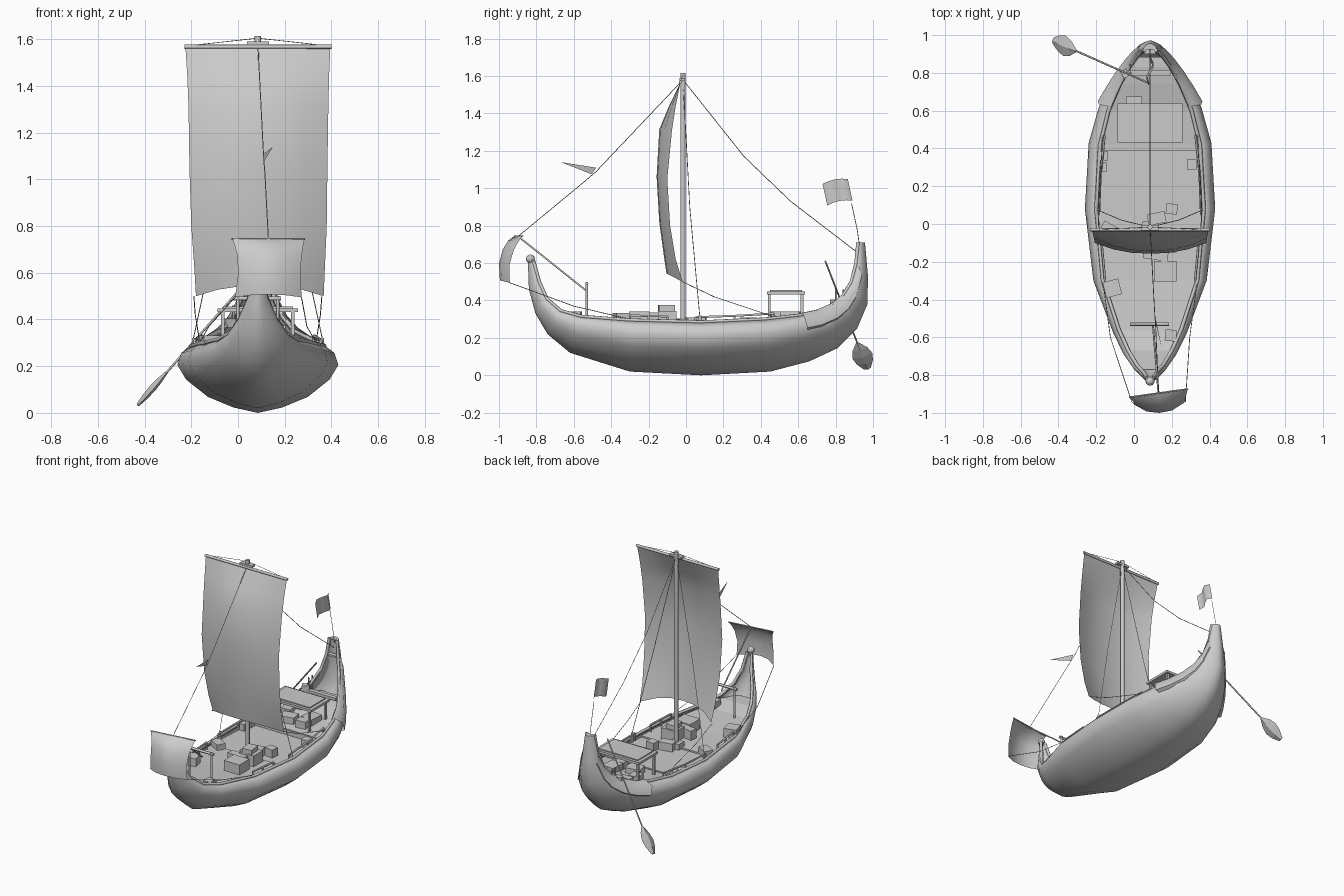
import bpy, math
from mathutils import Vector

if "Cube" in bpy.data.objects:
    bpy.data.objects.remove(bpy.data.objects["Cube"])

CX = 0.085  # hull centreline

def mesh(name, verts, faces, smooth=None, solid=0):
    me = bpy.data.meshes.new(name)
    me.from_pydata([tuple(v) for v in verts], [], faces)
    me.update()
    ob = bpy.data.objects.new(name, me)
    bpy.context.collection.objects.link(ob)
    if smooth:
        me.shade_smooth()
        me.set_sharp_from_angle(angle=math.radians(smooth))
    if solid:
        m = ob.modifiers.new("thickness", 'SOLIDIFY')
        m.thickness, m.offset = solid, -1
    return ob

def loft(name, rows, **kw):
    n = len(rows[0])
    faces = [(i*n+j, (i+1)*n+j, (i+1)*n+j+1, i*n+j+1)
             for i in range(len(rows)-1) for j in range(n-1)]
    return mesh(name, [v for r in rows for v in r], faces, **kw)

def box(name, c, s, rot=0):
    v = []
    for x in (-.5, .5):
        for y in (-.5, .5):
            for z in (-.5, .5):
                dx, dy = x*s[0], y*s[1]
                v.append((c[0]+dx*math.cos(rot)-dy*math.sin(rot),
                          c[1]+dx*math.sin(rot)+dy*math.cos(rot), c[2]+z*s[2]))
    return mesh(name, v, [(0, 1, 3, 2), (4, 6, 7, 5), (0, 4, 5, 1),
                          (2, 3, 7, 6), (0, 2, 6, 4), (1, 5, 7, 3)])

def tube(name, pts, r, res=2):
    cu = bpy.data.curves.new(name, 'CURVE')
    cu.dimensions = '3D'
    cu.bevel_depth, cu.bevel_resolution, cu.use_fill_caps = r, res, True
    sp = cu.splines.new('POLY')
    sp.points.add(len(pts)-1)
    for p, q in zip(sp.points, pts):
        p.co = (*q, 1)
    ob = bpy.data.objects.new(name, cu)
    bpy.context.collection.objects.link(ob)
    return ob

# Hull stations: keel y, keel z, sheer y, sheer z, max half width, sheer half width
ST = [(-.845, .60, -.815, .61, .02, .016), (-.84, .46, -.785, .50, .045, .035),
      (-.805, .33, -.745, .41, .09, .07), (-.74, .22, -.67, .345, .14, .115),
      (-.62, .12, -.56, .315, .195, .165), (-.3, .02, -.3, .295, .30, .25),
      (.08, 0, .08, .285, .345, .285), (.45, .02, .42, .30, .325, .265),
      (.66, .075, .60, .32, .272, .22), (.81, .145, .74, .35, .20, .16),
      (.915, .25, .83, .41, .138, .108), (.97, .38, .885, .50, .088, .068),
      (.973, .53, .91, .60, .055, .043), (.957, .71, .92, .71, .034, .03)]
SEC = [(0, 0), (.3, .08), (.62, .24), (.89, .5), (1, .72), (.95, .9)]

def section(s):
    ky, kz, sy, sz, w, ws = s
    half = [(a*w, ky+(sy-ky)*t, kz+(sz-kz)*t) for a, t in SEC] + [(ws, sy, sz)]
    return ([(CX-x, y, z) for x, y, z in half[:0:-1]] + [(CX+x, y, z) for x, y, z in half])

def sheer(y):
    for a, b in zip(ST, ST[1:]):
        if a[2] <= y <= b[2]:
            t = (y-a[2])/(b[2]-a[2])
            return a[3]+(b[3]-a[3])*t, a[5]+(b[5]-a[5])*t

rows = [section(s) for s in ST]
n = len(rows[0])
faces = [(i*n+j, (i+1)*n+j, (i+1)*n+j+1, i*n+j+1) for i in range(len(ST)-1) for j in range(n-1)]
faces += [tuple(range(n)), tuple(reversed(range(n*(len(ST)-1), n*len(ST))))]
mesh("hull", [v for r in rows for v in r], faces, smooth=50, solid=.015)

# Gunwales, stern bulwarks, rails
for side, nm in ((-1, "left"), (1, "right")):
    tube(nm+"_gunwale", [(CX+side*s[5], s[2], s[3]) for s in ST], .010, 1)
    strip = []
    for y in (.62, .7, .78, .84, .88, .91):
        z, w = sheer(y)
        k = .014+.045*(.92-y)/.3
        strip.append([(CX+side*(w-.005), y, z+.010), (CX+side*(w+k), y+.012, z-.012),
                      (CX+side*(w+k+.006), y+.03, z-.07), (CX+side*(w+k-.02), y+.03, z-.08),
                      (CX+side*(w-.005), y, z+.010)])
    loft(nm+"_stern_bulwark", strip, smooth=60)
    for a, b in ((-.3, -.1), (.05, .47)):
        pts = [(CX+side*(sheer(y)[1]-.012), y, sheer(y)[0]+.025) for y in (a, (a+b)/2, b)]
        tube(nm+"_rail", pts, .006, 1)
        for p in pts:
            tube(nm+"_rail_post", [(p[0], p[1], p[2]-.05), p], .006, 1)

# Decks; the middle deck lies flush with the fore deck, the aft deck is a step up
def deck(name, ys, lift, cap):
    r = []
    for y in ys:
        z, w = sheer(y)
        r.append([(CX+w*.99, y, min(z-lift, cap)), (CX-w*.99, y, min(z-lift, cap))])
    loft(name, r, solid=.012)
deck("fore_deck", (-.77, -.745, -.67, -.56, -.3, -.02), .022, .32)
deck("middle_deck", (-.02, .08, .2, .39), .03, .255)
deck("aft_deck", (.39, .42, .6, .74, .83, .885), .014, .35)
box("deck_step", (CX, .392, .265), (2*sheer(.39)[1], .012, .05))
box("stern_seat", (CX, .915, .6), (.06, .03, .012))
box("stern_thwart", (CX, .80, .37), (.22, .03, .018))

# Bow knob
bpy.ops.mesh.primitive_uv_sphere_add(segments=10, ring_count=6, radius=.024, location=(CX, -.832, .622))
bpy.context.object.name = "bow_knob"

# Mast and yard
MY = -.016
tube("mast", [(CX, MY, .2), (CX, MY, 1.615)], .014)
tube("yard", [(-.23, -.03, 1.568), (.40, -.03, 1.568)], .009)
box("mast_block", (CX, -.02, 1.583), (.095, .03, .014))
box("mast_step", (CX, MY, .28), (.08, .06, .04))

# Sails: (z, edge y, centre y, left x, right x) per row
def sail(name, rows, cols, slant=0, sag=0):
    out = []
    for i, (z, ye, yc, xl, xr) in enumerate(rows):
        f = i/(len(rows)-1)
        r = []
        for k in range(cols+1):
            u = k/cols
            b = 1-abs(2*u-1)**2.3
            r.append((xl+(xr-xl)*u, ye+(yc-ye)*b+slant*(u-.5)*(1-f), z+sag*b*f*f))
        out.append(r)
    loft(name, out, smooth=60)
sail("main_sail", [(1.565, -.03, -.03, -.225, .395), (1.44, -.055, -.09, -.217, .39),
                   (1.31, -.075, -.143, -.212, .387), (1.05, -.10, -.157, -.208, .383),
                   (.80, -.085, -.143, -.2, .38), (.62, -.055, -.12, -.187, .372),
                   (.50, -.018, -.105, -.18, .367)], 6, sag=.045)
sail("fore_sail", [(.745, -.895, -.90, -.025, .285), (.72, -.91, -.95, -.015, .28),
                   (.67, -.932, -.98, -.002, .272), (.59, -.95, -1.0, 0, .268),
                   (.495, -.942, -.995, -.012, .272)], 4, slant=.045, sag=.012)
tube("fore_yard", [(-.027, -.917, .745), (.287, -.873, .745)], .004, 1)

# Bow frame and bowsprit
for x in (.0, .17):
    tube("bow_frame_post", [(x, -.53, .28), (x, -.53, .5)], .007, 1)
tube("bow_frame_bar", [(-.02, -.53, .49), (.185, -.53, .49)], .009, 1)
tube("bowsprit", [(.1, -.53, .45), (.13, -.9, .745)], .005, 1)

# Rigging
R = .002
tube("forestay", [(CX, MY, 1.58), (.11, -.48, 1.09), (.115, -.55, 1.03), (.13, -.895, .745)], R, 0)
tube("backstay", [(CX, MY, 1.58), (CX, .31, 1.17), (CX, .56, .93), (CX, .925, .65)], R, 0)
for s in (-1, 1):
    tube("shroud", [(CX, MY, 1.58), (CX+s*.15, .02, .9), (CX+s*.28, .075, .3)], R, 0)
    tube("shroud_post", [(CX+s*.275, .075, .24), (CX+s*.275, .075, .32)], .008, 1)
    tube("yard_lift", [(CX, MY, 1.605), (CX+s*.3, -.03, 1.572)], .0015, 0)
    tube("main_sheet", [(CX+s*.274, -.018, .5), (CX+s*.268, .15, .42), (CX+s*.25, .48, .31)], R, 0)
    tube("fore_sheet", [(.13+s*.142, -.942, .495), (CX+s*.21, -.6, .37), (CX+s*.25, -.3, .3)], R, 0)

# Pennant and stern flag
mesh("pennant", [(.11, -.48, 1.11), (.11, -.505, 1.075), (.15, -.67, 1.14)], [(0, 1, 2)])
tube("flag_pole", [(CX, .93, .68), (CX, .915, .78), (CX, .885, .92)], R, 0)
loft("stern_flag", [[(CX+.018*math.sin(f*6), .89-.135*f-.025*t, .935+.115*t-.028*f+.012*math.sin(f*3))
                     for t in (0, 1)] for f in (0, .25, .5, .75, 1)], smooth=60)

# Aft canopy
box("canopy_roof", (CX, .535, .440), (.345, .205, .016))
box("canopy_top", (CX, .535, .451), (.30, .17, .008))
for x in (CX-.15, CX+.15):
    for y in (.445, .62):
        box("canopy_leg", (x, y, .36), (.014, .014, .16))

# Steering oar: shaft and leaf-shaped blade
A, B = Vector((.08, .745, .61)), Vector((-.428, .97, .035))
d = (B-A).normalized()
tube("oar_shaft", [A, A+(B-A)*.8], .005, 1)
wd = (Vector((-.12, 1, 0))-d*d.dot(Vector((-.12, 1, 0)))).normalized()
nd = d.cross(wd)
ring = []
for t, w in ((.76, .008), (.82, .042), (.88, .056), (.94, .045), (1, .018)):
    p = A+(B-A)*t
    h = .004+w*.2
    ring.append([p+wd*w, p+nd*h, p-wd*w, p-nd*h, p+wd*w])
loft("oar_blade", ring)
box("oar_mount", (-.04, .80, .385), (.05, .04, .04), .5)
for y in (.8, .84):
    tube("oar_pin", [(-.02, y, .34), (-.02, y, .46)], .005, 1)

# Cargo crates: x, y, base z, width, depth, height, turn
for x, y, z, w, l, h, a in [
        (.165, -.25, .272, .12, .11, .07, 0), (-.115, -.34, .272, .085, .085, .06, .25),
        (.195, -.59, .29, .06, .06, .05, -.1), (.115, -.165, .27, .13, .05, .065, -.15),
        (.17, -.1, .27, .11, .1, .075, 0), (.165, -.105, .345, .07, .085, .03, .1),
        (-.13, -.03, .255, .09, .06, .05, -.5), (.12, .03, .25, .095, .06, .06, .2),
        (.2, .08, .25, .06, .055, .06, -.1), (-.16, .36, .25, .045, .045, .06, 0),
        (-.165, .30, .25, .04, .05, .05, 0), (.305, .315, .25, .05, .055, .06, 0),
        (0, .655, .305, .085, .04, .03, 0), (.04, .5, .29, .1, .08, .045, .2),
        (.17, .56, .295, .09, .1, .045, -.1), (.16, .48, .29, .07, .06, .05, .1),
        (-.03, .59, .295, .07, .07, .04, .1)]:
    box("crate", (x, y, z+h/2), (w, l, h), a)
